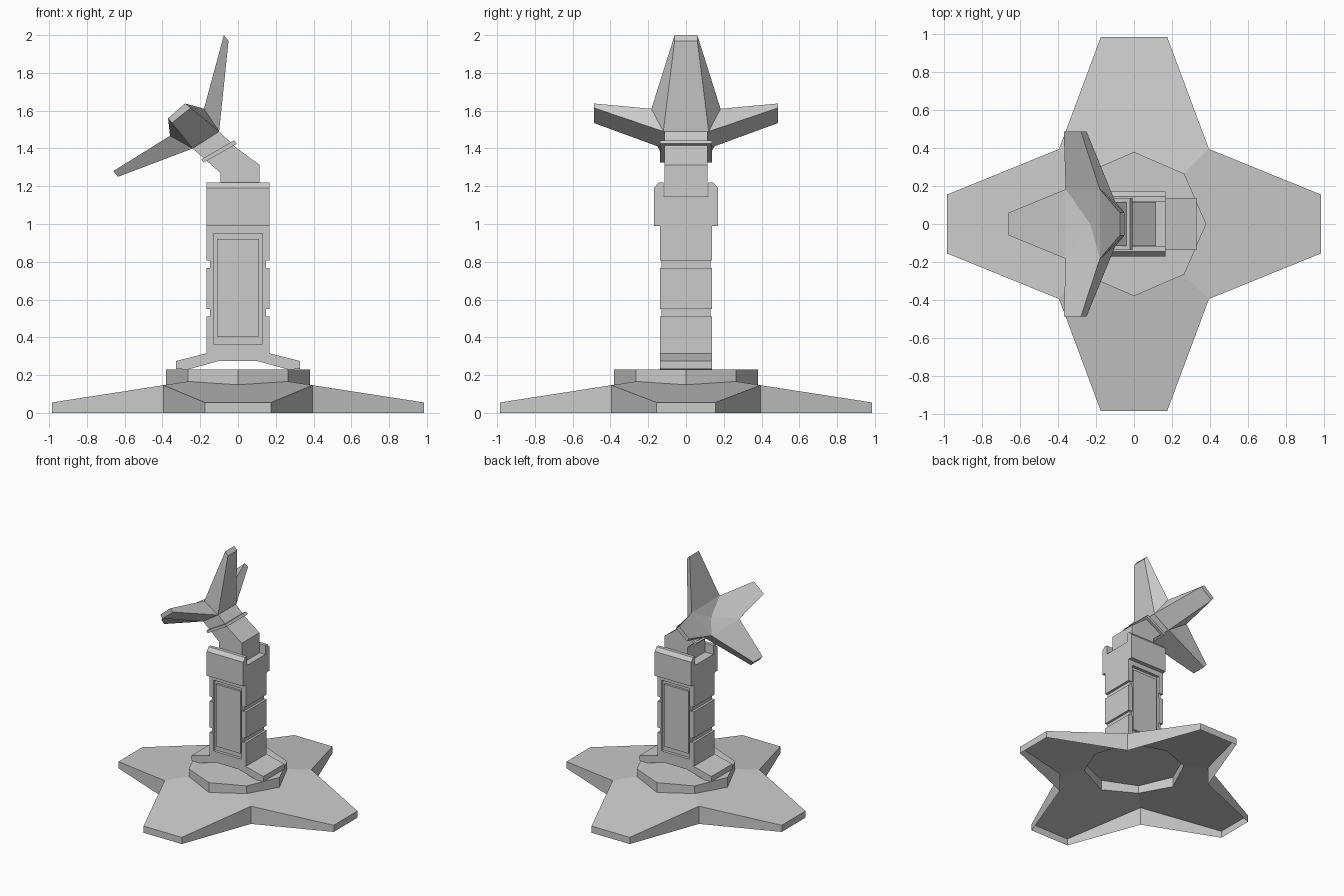
import bpy, bmesh
from mathutils import Vector

if "Cube" in bpy.data.objects:
    bpy.data.objects.remove(bpy.data.objects["Cube"])


def build(name, faces):
    """Make one flat-shaded object from loose polygons, welding shared corners."""
    bm = bmesh.new()
    for f in faces:
        bm.faces.new([bm.verts.new(p) for p in f])
    bmesh.ops.remove_doubles(bm, verts=bm.verts, dist=0.0005)
    bmesh.ops.recalc_face_normals(bm, faces=bm.faces)
    me = bpy.data.meshes.new(name)
    bm.to_mesh(me)
    bm.free()
    ob = bpy.data.objects.new(name, me)
    bpy.context.collection.objects.link(ob)
    return ob


def prism(name, profile, lo, hi, axis):
    """Extrude a 2D profile along an axis: x -> (y,z), y -> (x,z), z -> (x,y)."""
    place = {'x': lambda a, b, h: (h, a, b),
             'y': lambda a, b, h: (a, h, b),
             'z': lambda a, b, h: (a, b, h)}[axis]
    low = [place(a, b, lo) for a, b in profile]
    top = [place(a, b, hi) for a, b in profile]
    n = len(profile)
    sides = [(low[i], low[(i + 1) % n], top[(i + 1) % n], top[i]) for i in range(n)]
    return build(name, [low, top] + sides)


def rect(hx, hy):
    return [(-hx, -hy), (hx, -hy), (hx, hy), (-hx, hy)]


# Star foot: open shell with four sloping arms and a raised eight-sided disc
TIP, INNER, R, D, DISC_TOP = 0.985, 0.395, 0.38, 0.265, 0.23


def slope(d):
    return 0.055 + (TIP - d) * 0.155


foot = []
cap = []
for (dx, dy), half in zip([(1, 0), (0, 1), (-1, 0), (0, -1)], [0.155, 0.175] * 2):
    def at(out, side, z):
        return (out * dx - side * dy, out * dy + side * dx, z)
    rim = [(INNER, -INNER), (TIP, -half), (TIP, half), (INNER, INNER)]
    hole = [(D, D), (R, 0), (D, -D)]
    foot.append([at(o, s, slope(o)) for o, s in rim + hole])
    for (o1, s1), (o2, s2) in zip(rim, rim[1:]):
        foot.append([at(o1, s1, 0), at(o2, s2, 0), at(o2, s2, slope(o2)), at(o1, s1, slope(o1))])
    for (o1, s1), (o2, s2) in zip(hole, hole[1:]):
        foot.append([at(o1, s1, slope(o1)), at(o2, s2, slope(o2)),
                     at(o2, s2, DISC_TOP), at(o1, s1, DISC_TOP)])
    cap += [at(R, 0, DISC_TOP), at(D, D, DISC_TOP)]
foot.append(cap)
build("star_foot", foot)

# Splayed bracket carrying the column
right = [(0.10, 0.275), (0.265, 0.23), (0.328, 0.232), (0.328, 0.275), (0.167, 0.315), (0.167, 0.365)]
prism("bracket", right + [(-x, z) for x, z in reversed(right)], -0.137, 0.137, 'y')


# Column: sections with a recess front and back, narrowed at two grooves
def recessed(hx, hy):
    q = [(hx, hy), (0.13, hy), (0.13, 0.113)]
    half = q + [(-x, y) for x, y in reversed(q)]
    return half + [(-x, -y) for x, y in half]


levels = [0.365, 0.51, 0.55, 0.767, 0.807, 0.95]
for i, (z0, z1) in enumerate(zip(levels, levels[1:])):
    hx, hy = (0.148, 0.131) if i % 2 else (0.167, 0.137)
    prism(f"column_section_{i}", recessed(hx, hy), z0, z1, 'z')
prism("column_neck_plate", rect(0.167, 0.137), 0.95, 0.99, 'z')
for side, y0, y1 in (("front", -0.130, -0.112), ("back", 0.112, 0.130)):
    prism(f"{side}_panel", [(-0.112, 0.405), (0.112, 0.405), (0.112, 0.92), (-0.112, 0.92)], y0, y1, 'y')

# Slotted column head
ear = [(0.17, 0.99), (0.17, 1.19), (0.145, 1.22), (0.118, 1.22), (0.118, 1.145)]
prism("column_head", ear + [(-y, z) for y, z in reversed(ear)], -0.167, 0.167, 'x')

# Bent neck and its collar
prism("neck", [(0.115, 1.14), (0.115, 1.312), (-0.013, 1.407), (-0.10, 1.49),
               (-0.24, 1.40), (-0.17, 1.337), (-0.092, 1.27), (-0.092, 1.14)], -0.115, 0.115, 'y')
prism("collar", [(-0.195, 1.342), (-0.182, 1.325), (-0.007, 1.425), (-0.02, 1.443)], -0.137, 0.137, 'y')


# Four-armed dish: cupped front, tapered back running down to the neck
def pt(x, z, y):
    return Vector((x, y, z))


centre = pt(-0.23, 1.515, 0)
hi, lo = (-0.18, 1.61), (-0.36, 1.467)
corner = [pt(*hi, -0.183), pt(*hi, 0.183), pt(*lo, 0.183), pt(*lo, -0.183)]
plate = [pt(-0.10, 1.49, -0.12), pt(-0.10, 1.49, 0.12), pt(-0.24, 1.40, 0.12), pt(-0.24, 1.40, -0.12)]
s_front = [(-0.28, 1.638), (-0.37, 1.56)]
s_back = [(-0.25, 1.615), (-0.35, 1.535)]
# each arm: front tip pair and back tip pair, going round with the corners
arms = [
    ([pt(-0.075, 2.0, s * 0.06) for s in (-1, 1)], [pt(-0.05, 1.97, s * 0.06) for s in (-1, 1)]),
    ([pt(*p, 0.488) for p in s_front], [pt(*p, 0.488) for p in s_back]),
    ([pt(-0.66, 1.28, s * 0.06) for s in (1, -1)], [pt(-0.635, 1.25, s * 0.06) for s in (1, -1)]),
    ([pt(*p, -0.488) for p in reversed(s_front)], [pt(*p, -0.488) for p in reversed(s_back)]),
]
dish = [plate]
for i, (f, b) in enumerate(arms):
    c0, c1 = corner[i], corner[(i + 1) % 4]
    p0, p1 = plate[i], plate[(i + 1) % 4]
    dish += [[c0, f[0], f[1], c1], [c0, c1, centre],
             [p0, p1, b[1], b[0]], [f[0], f[1], b[1], b[0]],
             [c0, f[0], b[0], p0], [c1, f[1], b[1], p1]]
build("dish", dish)
